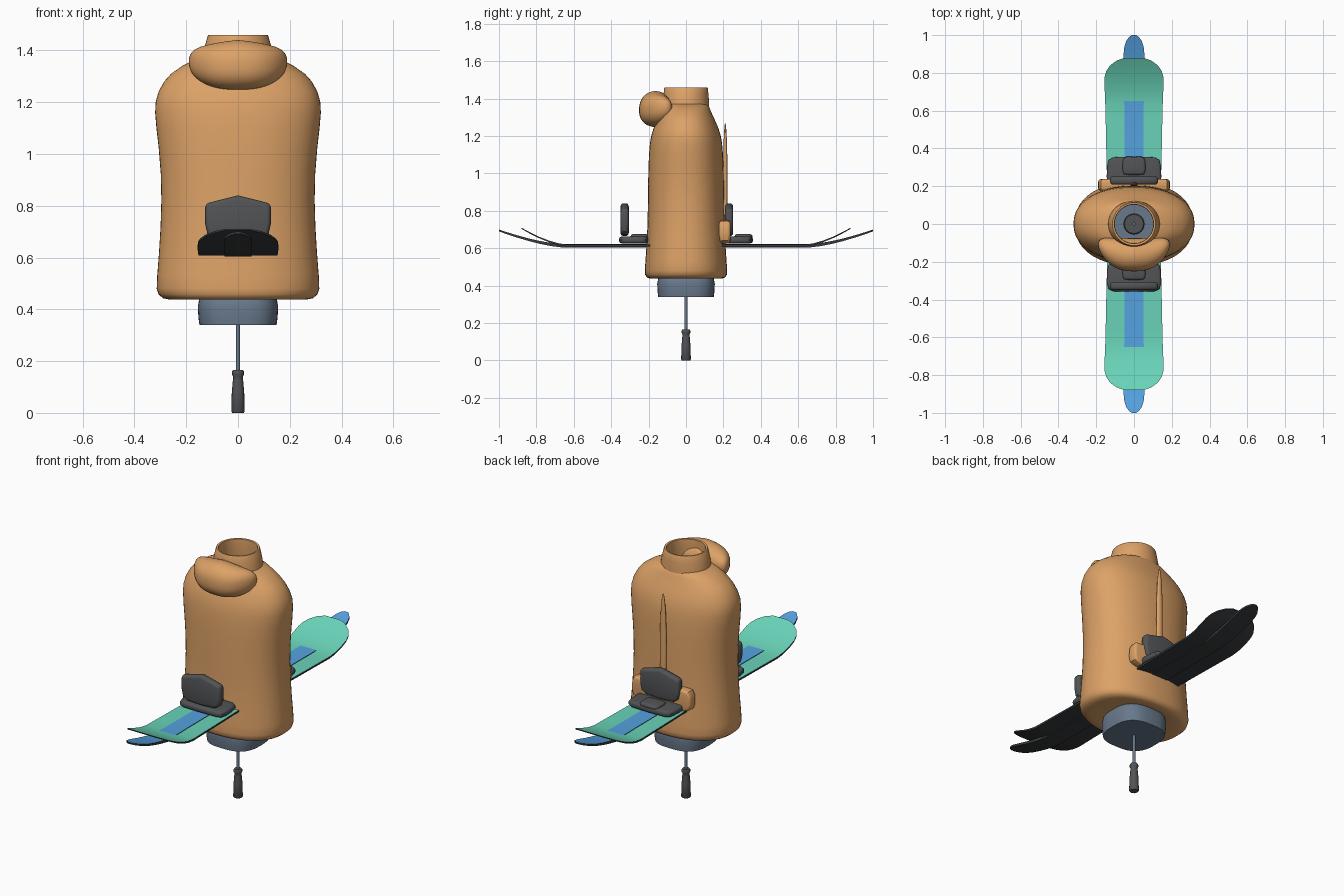
import bpy, bmesh, math
from mathutils import Vector

if "Cube" in bpy.data.objects:
    bpy.data.objects.remove(bpy.data.objects["Cube"])


def material(name, r, g, b):
    m = bpy.data.materials.new(name)
    m.diffuse_color = (r, g, b, 1)
    m.use_nodes = True
    m.node_tree.nodes["Principled BSDF"].inputs["Base Color"].default_value = m.diffuse_color
    return m


ORANGE = material("orange", 0.72, 0.36, 0.135)
GREEN = material("mint green", 0.14, 0.65, 0.48)
BLUE = material("sky blue", 0.09, 0.36, 0.74)
DARK = material("charcoal", 0.04, 0.043, 0.046)
GREY = material("binding grey", 0.085, 0.087, 0.092)
SLATE = material("slate", 0.14, 0.19, 0.26)


def finish(name, bm, mats, angle=40):
    bmesh.ops.recalc_face_normals(bm, faces=bm.faces)
    me = bpy.data.meshes.new(name)
    bm.to_mesh(me)
    bm.free()
    ob = bpy.data.objects.new(name, me)
    bpy.context.collection.objects.link(ob)
    for m in mats:
        me.materials.append(m)
    bpy.ops.object.select_all(action='DESELECT')
    bpy.context.view_layer.objects.active = ob
    ob.select_set(True)
    bpy.ops.object.shade_smooth_by_angle(angle=math.radians(angle))
    return ob


def loft(name, rings, mat, n=48, power=2.0, cap_low=False, cap_high=False, angle=40):
    """Skin superellipse rings given as (z, half width, half depth)."""
    bm = bmesh.new()
    loops = []
    for z, rx, ry in rings:
        loop = []
        for i in range(n):
            c, s = math.cos(math.tau * i / n), math.sin(math.tau * i / n)
            loop.append(bm.verts.new((rx * math.copysign(abs(c) ** (2 / power), c),
                                      ry * math.copysign(abs(s) ** (2 / power), s), z)))
        loops.append(loop)
    for a, b in zip(loops, loops[1:]):
        for i in range(n):
            bm.faces.new((a[i], a[(i + 1) % n], b[(i + 1) % n], b[i]))
    if cap_low:
        bm.faces.new(loops[0])
    if cap_high:
        bm.faces.new(loops[-1])
    return finish(name, bm, [mat], angle)


def slab(name, outline, depth, mat, bevel, origin, upright=False, segments=3):
    """Extrude an outline and round its edges."""
    bm = bmesh.new()
    put = (lambda u, v, d: (u, d, v)) if upright else (lambda u, v, d: (u, v, d))
    face = bm.faces.new([bm.verts.new(put(u, v, 0)) for u, v in outline])
    res = bmesh.ops.extrude_face_region(bm, geom=[face])
    bmesh.ops.translate(bm, vec=put(0, 0, depth),
                        verts=[v for v in res["geom"] if isinstance(v, bmesh.types.BMVert)])
    bmesh.ops.recalc_face_normals(bm, faces=bm.faces)
    rim = [e for e in bm.edges if e.calc_face_angle(0) > 1.2]
    bmesh.ops.bevel(bm, geom=rim, offset=bevel, segments=segments, profile=0.5, affect='EDGES')
    bmesh.ops.translate(bm, vec=origin, verts=bm.verts)
    return finish(name, bm, [mat], 35)


def mirror_outline(half):
    return half + [(-u, v) for u, v in reversed(half) if u > 0]


# Hollow jacket torso
loft("jacket_body", [
    (0.445, 0.14, 0.13), (0.437, 0.21, 0.16), (0.437, 0.26, 0.19), (0.443, 0.29, 0.208),
    (0.458, 0.307, 0.218), (0.48, 0.314, 0.220), (0.53, 0.312, 0.217), (0.62, 0.305, 0.211),
    (0.72, 0.299, 0.206), (0.82, 0.296, 0.204), (0.92, 0.298, 0.203), (1.02, 0.306, 0.201),
    (1.10, 0.315, 0.198), (1.16, 0.32, 0.193), (1.20, 0.318, 0.186), (1.24, 0.307, 0.174),
    (1.28, 0.285, 0.157), (1.31, 0.258, 0.143), (1.34, 0.215, 0.130), (1.36, 0.175, 0.122),
    (1.372, 0.13, 0.112)], ORANGE, n=64, power=2.25)

# Open collar with wall thickness
loft("collar", [(1.36, 0.138, 0.124), (1.39, 0.134, 0.123), (1.42, 0.127, 0.120),
                (1.455, 0.117, 0.117), (1.46, 0.114, 0.114), (1.458, 0.104, 0.104),
                (1.42, 0.102, 0.102), (1.36, 0.108, 0.106)], ORANGE)

# Hood roll wrapped round the front of the collar
bm = bmesh.new()
bmesh.ops.create_uvsphere(bm, u_segments=40, v_segments=24, radius=1)
for v in bm.verts:
    x, y, z = v.co
    sq = lambda t, p: math.copysign(abs(t) ** p, t)
    px = 0.19 * sq(x, 0.8)
    lift = 0.012 * max(0, z) * max(0, 1 - abs(px) / 0.12)
    v.co = Vector((px, -0.163 + 0.088 * y + 0.055 * x * x,
                   1.338 + 0.090 * sq(z, 0.85) + 0.018 * x * x + lift))
finish("hood", bm, [ORANGE], 60)

# Tapered back seam
bm = bmesh.new()
bmesh.ops.create_uvsphere(bm, u_segments=16, v_segments=24, radius=1)
for v in bm.verts:
    t = (v.co.z + 1) / 2
    v.co = Vector((v.co.x * 0.02, 0.21 + v.co.y * 0.012, 0.64 + 0.63 * t))
finish("back_seam", bm, [ORANGE], 60)

# Pouch across the lower back
slab("back_pouch", mirror_outline([(0.0, 0.625), (0.15, 0.625), (0.182, 0.64), (0.19, 0.67),
                                   (0.188, 0.72), (0.175, 0.745), (0.13, 0.75), (0.0, 0.74)]),
     0.06, ORANGE, 0.014, (0, 0.177, 0), True)

# Cup under the torso
loft("base_cup", [(0.34, 0.149, 0.149), (0.37, 0.153, 0.152), (0.41, 0.155, 0.154),
                  (0.45, 0.148, 0.146), (0.475, 0.125, 0.125)],
     SLATE, power=2.8, cap_low=True, cap_high=True)
loft("cup_washer", [(0.47, 0.055, 0.055), (0.485, 0.055, 0.055), (0.49, 0.05, 0.05)],
     GREY, n=24, cap_low=True, cap_high=True)

# Thin shaft and its grip
loft("shaft", [(0.15, 0.008, 0.008), (0.5, 0.008, 0.008)], SLATE, n=12,
     cap_low=True, cap_high=True)
loft("grip", [(0.0, 0.022, 0.022), (0.005, 0.026, 0.026), (0.08, 0.024, 0.024),
              (0.125, 0.020, 0.020), (0.14, 0.019, 0.019), (0.148, 0.023, 0.023),
              (0.16, 0.023, 0.023), (0.166, 0.019, 0.019)],
     GREY, n=16, cap_low=True, cap_high=True)


def runner(name, widths, sign, z0, thick, start, end, rise, power, top):
    """Curved board: (y, half width) stations, dark below and coloured on top."""
    bm = bmesh.new()
    rows = []
    for y, w in widths:
        t = max(0, (y - start) / (end - start))
        z = z0 + rise * t ** power
        th = thick * (1 - 0.45 * t)
        rows.append([bm.verts.new((x, sign * y, h)) for x, h in
                     ((-w, z), (w, z), (w, z - th), (-w, z - th))])
    for a, b in zip(rows, rows[1:]):
        for i in range(4):
            bm.faces.new((a[i], a[(i + 1) % 4], b[(i + 1) % 4], b[i]))
    bm.faces.new(rows[0])
    bm.faces.new(rows[-1])
    bmesh.ops.recalc_face_normals(bm, faces=bm.faces)
    for f in bm.faces:
        f.material_index = 0 if f.normal.z > 0.5 else 1
    return finish(name, bm, [top, DARK], 30)


BOARD = [(0.13, 0.14), (0.35, 0.146), (0.55, 0.15), (0.63, 0.152), (0.68, 0.154), (0.73, 0.156),
         (0.78, 0.155), (0.81, 0.147), (0.84, 0.126), (0.865, 0.092), (0.88, 0.05)]
SKI = [(0.13, 0.05), (0.5, 0.05), (0.66, 0.052), (0.72, 0.053), (0.78, 0.054), (0.84, 0.055),
       (0.9, 0.055), (0.94, 0.051), (0.97, 0.041), (0.99, 0.026), (1.0, 0.012)]
for side, sign in (("front", -1), ("back", 1)):
    runner(side + "_snowboard", BOARD, sign, 0.619, 0.011, 0.63, 0.88, 0.091, 1.6, GREEN)
    runner(side + "_ski", SKI, sign, 0.622, 0.018, 0.66, 1.0, 0.078, 1.5, BLUE)

# Bindings: padded footplate, toe strap and upright backrest
PLATE = mirror_outline([(0.0, -0.08), (0.11, -0.078), (0.136, -0.065), (0.145, -0.03),
                        (0.142, 0.03), (0.135, 0.06), (0.11, 0.075), (0.0, 0.08)])
REST = mirror_outline([(0.0, 0.665), (0.09, 0.67), (0.118, 0.69), (0.127, 0.73),
                       (0.127, 0.808), (0.0, 0.84)])
for side, plate_y, rest_y in (("front", -0.278, -0.35), ("back", 0.278, 0.208)):
    slab(side + "_footplate", PLATE, 0.036, GREY, 0.014, (0, plate_y, 0.626))
    slab(side + "_toe_strap", [(u * 0.42, v * 0.6) for u, v in PLATE], 0.03, GREY, 0.012,
         (0, plate_y + 0.03, 0.645))
    slab(side + "_backrest", REST, 0.044, GREY, 0.016, (0, rest_y, 0), True)
